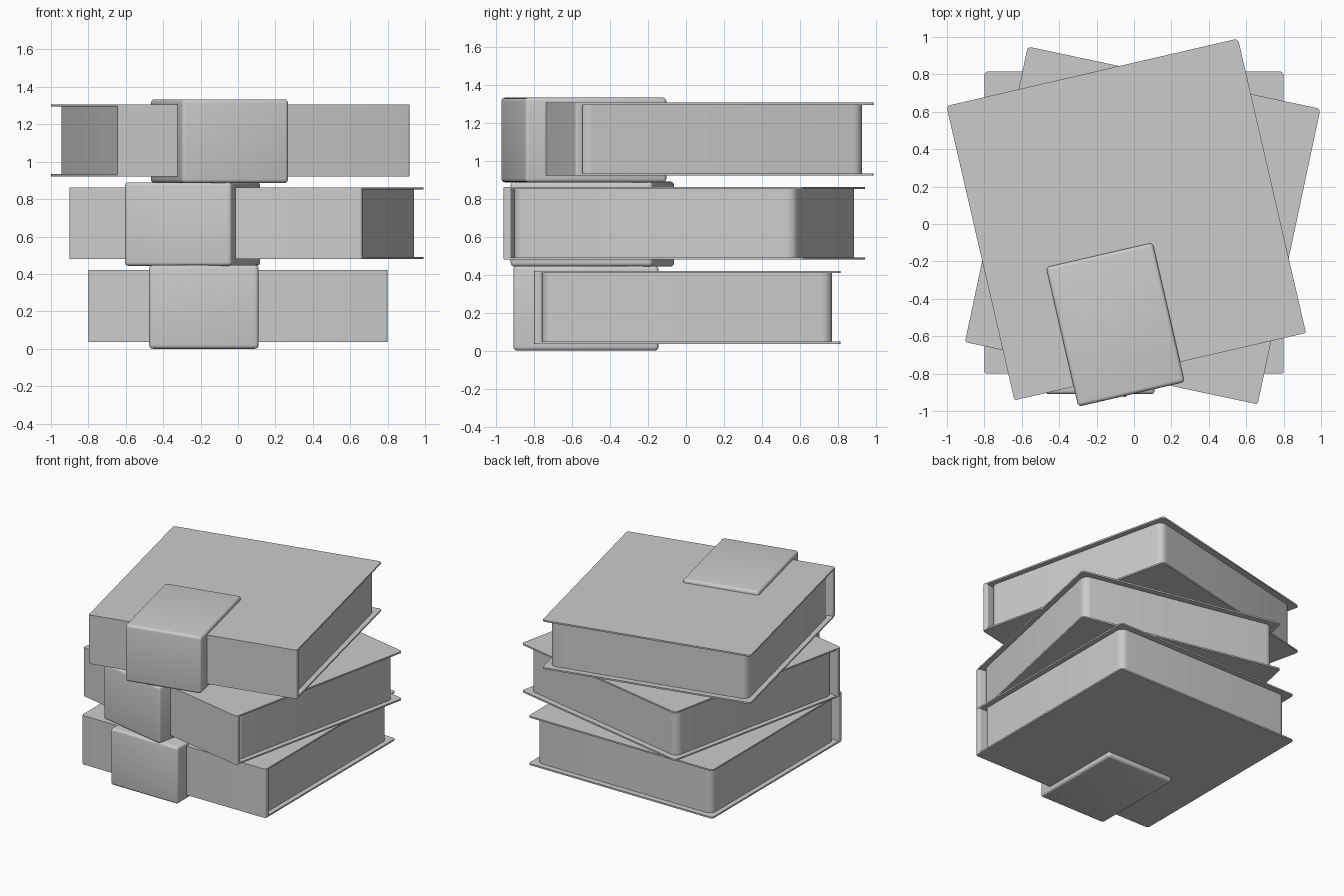
import bpy, bmesh
from math import radians
from mathutils import Matrix, Vector

if "Cube" in bpy.data.objects:
    bpy.data.objects.remove(bpy.data.objects["Cube"])


def add_box(bm, lo, hi, radius, segments, upright_only):
    """Add a box between two corners, rounding all or only its upright edges."""
    part = bmesh.new()
    lo, hi = Vector(lo), Vector(hi)
    size = hi - lo
    bmesh.ops.create_cube(part, size=1, matrix=Matrix.Translation((lo + hi) / 2)
                          @ Matrix.Diagonal((*size, 1)))
    edges = [e for e in part.edges if not upright_only
             or abs(e.verts[0].co.z - e.verts[1].co.z) > size.z / 2]
    bmesh.ops.bevel(part, geom=edges, offset=radius, segments=segments,
                    profile=0.5, affect='EDGES')
    mesh = bpy.data.meshes.new("part")
    part.to_mesh(mesh)
    part.free()
    bm.from_mesh(mesh)
    bpy.data.meshes.remove(mesh)


def make_object(name, boxes, matrix):
    bm = bmesh.new()
    for box in boxes:
        add_box(bm, *box)
    mesh = bpy.data.meshes.new(name)
    bm.to_mesh(mesh)
    bm.free()
    obj = bpy.data.objects.new(name, mesh)
    bpy.context.collection.objects.link(obj)
    obj.matrix_world = matrix
    bpy.ops.object.select_all(action='DESELECT')
    obj.select_set(True)
    bpy.context.view_layer.objects.active = obj
    bpy.ops.object.shade_smooth_by_angle(angle=radians(35))


# Cover: two thin boards joined by a spine at the front
cover = [((-0.80, -0.80, 0.036), (0.80, 0.815, 0.048), 0.02, 4, True),
         ((-0.80, -0.80, 0.408), (0.80, 0.815, 0.420), 0.02, 4, True),
         ((-0.80, -0.80, 0.040), (0.80, -0.757, 0.416), 0.012, 4, True)]
# Page block with rounded upright corners
pages = [((-0.762, -0.758, 0.046), (0.762, 0.77, 0.410), 0.055, 8, True)]
# Strap wrapping over the spine and both boards
strap = [((-0.475, -0.91, 0.0), (0.11, -0.145, 0.447), 0.02, 4, False)]

# Three stacked books: height, offset and turn
books = [("bottom", (0, 0, 0), 0),
         ("middle", (0.045, -0.015, 0.443), -12),
         ("top", (-0.04, 0.017, 0.886), 13)]
for label, offset, turn in books:
    m = Matrix.Translation(offset) @ Matrix.Rotation(radians(turn), 4, 'Z')
    make_object(label + "_book_cover", cover, m)
    make_object(label + "_book_pages", pages, m)
    make_object(label + "_book_strap", strap, m)
